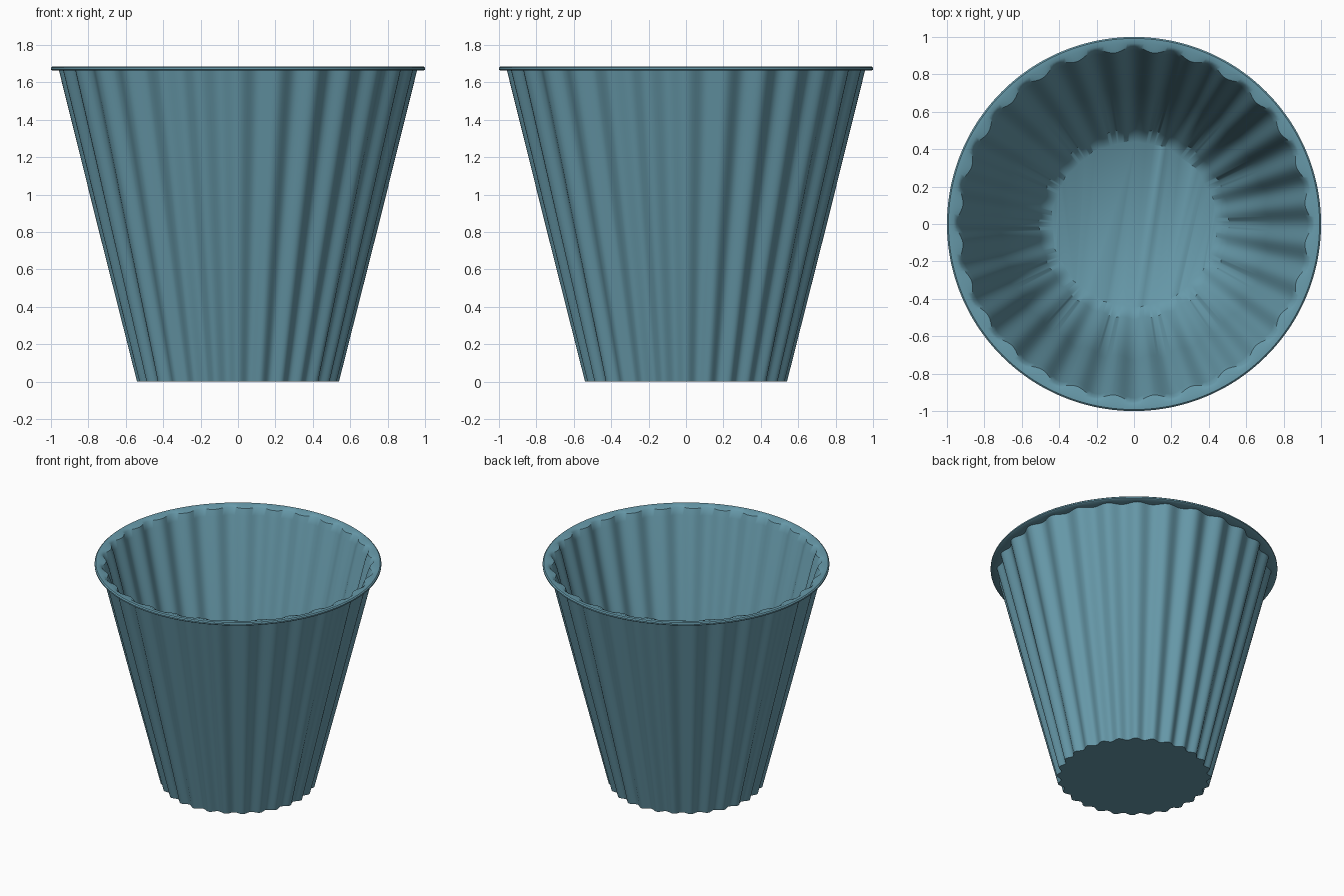
import bpy, bmesh, math

if "Cube" in bpy.data.objects:
    bpy.data.objects.remove(bpy.data.objects["Cube"])

FLUTES = 28
SEG = FLUTES * 12          # points around the cup
FLOOR_SIDES = 14

mat = bpy.data.materials.new("muted teal")
mat.diffuse_color = (0.135, 0.32, 0.40, 1)
mat.use_nodes = True
mat.node_tree.nodes["Principled BSDF"].inputs["Base Color"].default_value = mat.diffuse_color


def fluted(r, depth):
    # radius that dips inward between the flutes
    return lambda a: r - depth * (1 - math.cos(FLUTES * a)) / 2


def polygon(r):
    # radius of a regular polygon outline, for the faceted inner floor
    step = 2 * math.pi / FLOOR_SIDES
    def f(a):
        t = (a - math.radians(16.5)) % step - step / 2
        return r * math.cos(step / 2) / math.cos(t)
    return f


def loft(name, rings, cap_start=False, cap_end=False):
    bm = bmesh.new()
    loops = []
    for radius, z in rings:
        loop = []
        for i in range(SEG):
            a = 2 * math.pi * i / SEG
            r = radius(a)
            loop.append(bm.verts.new((r * math.cos(a), r * math.sin(a), z)))
        loops.append(loop)
    for lo, hi in zip(loops, loops[1:]):
        for i in range(SEG):
            j = (i + 1) % SEG
            bm.faces.new((lo[i], lo[j], hi[j], hi[i]))
    if cap_start:
        bm.faces.new(loops[0][::-1])
    if cap_end:
        bm.faces.new(loops[-1])
    bmesh.ops.recalc_face_normals(bm, faces=bm.faces[:])
    me = bpy.data.meshes.new(name)
    bm.to_mesh(me)
    bm.free()
    me.materials.append(mat)
    ob = bpy.data.objects.new(name, me)
    bpy.context.collection.objects.link(ob)
    bpy.ops.object.select_all(action='DESELECT')
    ob.select_set(True)
    bpy.context.view_layer.objects.active = ob
    bpy.ops.object.shade_smooth_by_angle(angle=math.radians(40))
    return ob


# One closed shell: base, fluted outer wall, rolled rim, inner wall, floor
loft("fluted_cup", [
    (fluted(0.54, 0.03), 0.0),
    (fluted(0.75, 0.033), 0.83),
    (fluted(0.957, 0.035), 1.662),
    (fluted(0.992, 0), 1.662),
    (fluted(1.0, 0), 1.668),
    (fluted(1.0, 0), 1.678),
    (fluted(0.992, 0), 1.685),
    (fluted(0.965, 0), 1.685),
    (fluted(0.95, 0.03), 1.672),
    (fluted(0.93, 0.03), 1.62),
    (fluted(0.73, 0.025), 0.83),
    (fluted(0.51, 0.01), 0.08),
    (polygon(0.446), 0.03),
], cap_start=True, cap_end=True)
